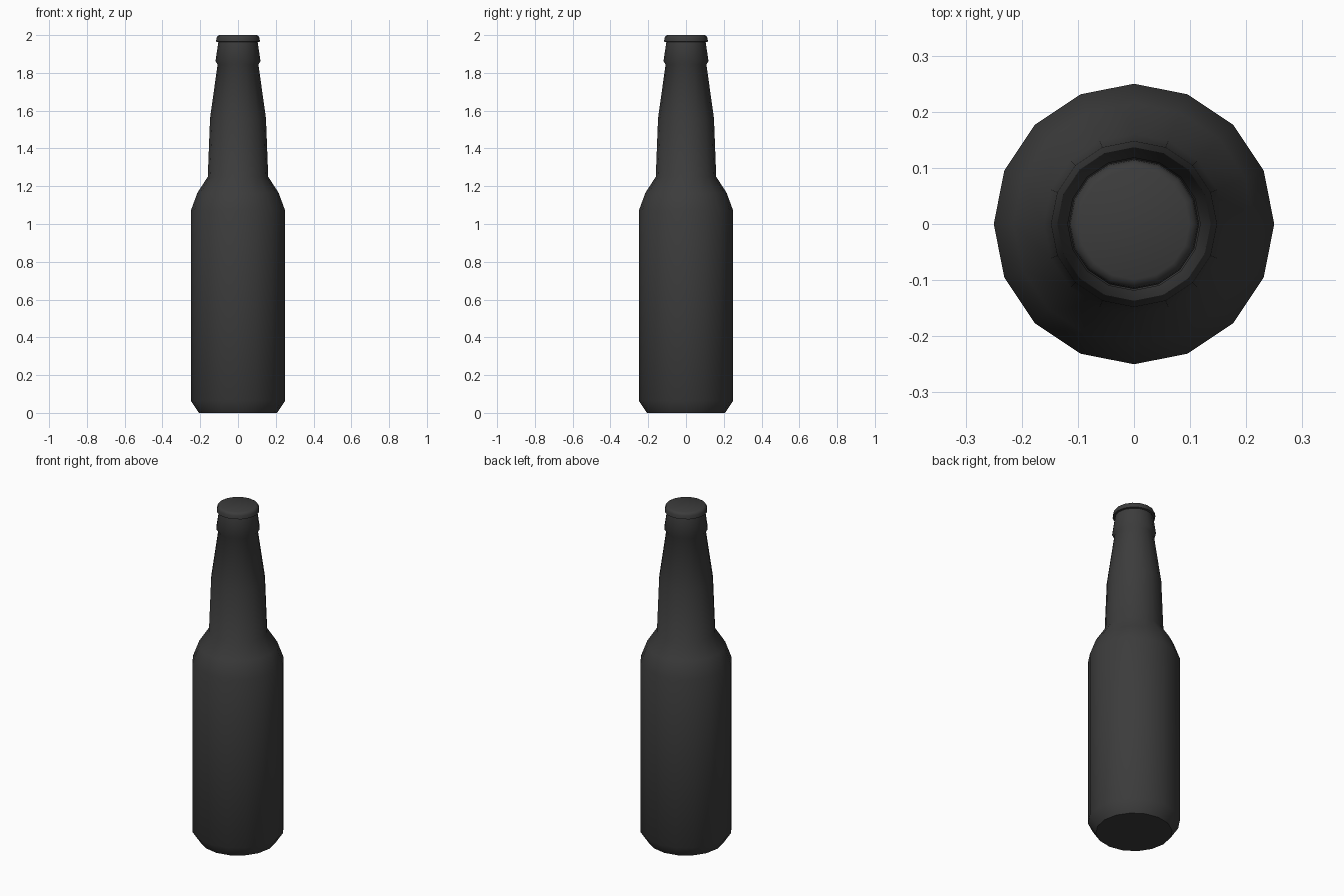
import bpy, bmesh, math

if "Cube" in bpy.data.objects:
    bpy.data.objects.remove(bpy.data.objects["Cube"])

SIDES = 16

dark = bpy.data.materials.new("dark_glass")
dark.diffuse_color = (0.045, 0.045, 0.045, 1)
dark.use_nodes = True
dark.node_tree.nodes["Principled BSDF"].inputs["Base Color"].default_value = dark.diffuse_color


def lathe(name, profile, angle):
    """Revolve (radius, z) points around z and close both ends."""
    bm = bmesh.new()
    rings = []
    for r, z in profile:
        rings.append([bm.verts.new((r * math.cos(2 * math.pi * i / SIDES),
                                    r * math.sin(2 * math.pi * i / SIDES), z))
                      for i in range(SIDES)])
    for a, b in zip(rings, rings[1:]):
        for i in range(SIDES):
            j = (i + 1) % SIDES
            bm.faces.new((a[i], a[j], b[j], b[i]))
    bm.faces.new(rings[0][::-1])
    bm.faces.new(rings[-1])
    mesh = bpy.data.meshes.new(name)
    bm.to_mesh(mesh)
    bm.free()
    obj = bpy.data.objects.new(name, mesh)
    bpy.context.collection.objects.link(obj)
    mesh.materials.append(dark)
    bpy.ops.object.select_all(action='DESELECT')
    obj.select_set(True)
    bpy.context.view_layer.objects.active = obj
    bpy.ops.object.shade_smooth_by_angle(angle=math.radians(angle))
    return obj


# Bottle: chamfered base, straight body, shoulder, tapering neck, flared collar
lathe("bottle", [
    (0.207, 0.0), (0.25, 0.065), (0.25, 1.07), (0.215, 1.165),
    (0.16, 1.25), (0.148, 1.56), (0.108, 1.845), (0.119, 1.862),
    (0.104, 1.965)], 50)

# Cap: thin disc with a rounded upper rim
lathe("cap", [
    (0.104, 1.963), (0.116, 1.965), (0.114, 1.985), (0.109, 1.995),
    (0.099, 2.0)], 60)
